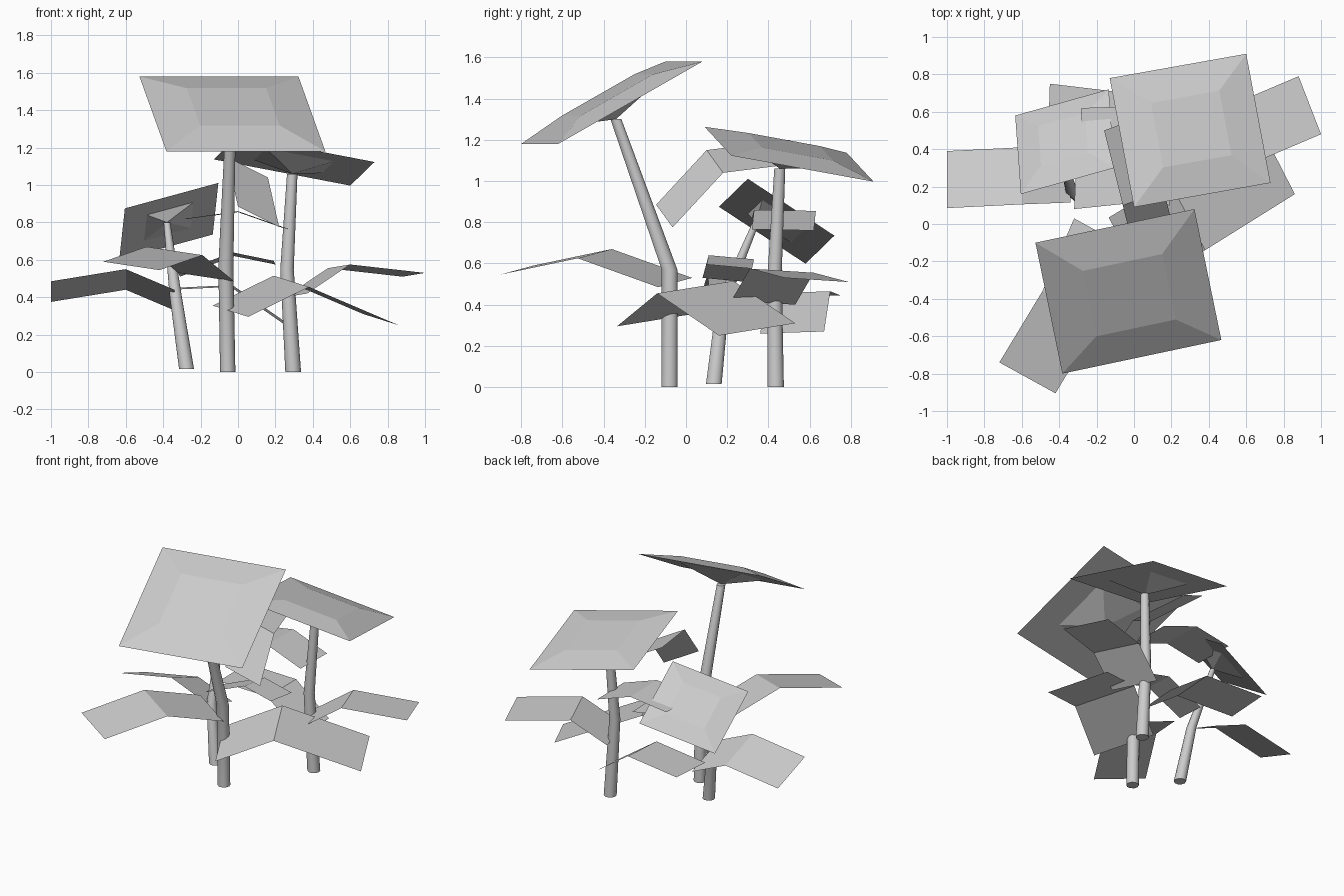
import bpy
import math
from mathutils import Vector

default_cube = bpy.data.objects.get("Cube")
if default_cube:
    bpy.data.objects.remove(default_cube, do_unlink=True)

# One plain grey for the whole plant
grey = bpy.data.materials.new("plain grey")
grey.use_nodes = True
colour = (0.6, 0.6, 0.6, 1)
grey.diffuse_color = colour
grey.node_tree.nodes["Principled BSDF"].inputs["Base Color"].default_value = colour


def make_object(name, vertices, faces, smooth=False):
    """Create a mesh object from generated vertices and faces."""
    mesh = bpy.data.meshes.new(name)
    mesh.from_pydata(vertices, [], faces)
    mesh.materials.append(grey)
    for polygon in mesh.polygons:
        polygon.use_smooth = smooth and len(polygon.vertices) == 4
    mesh.update()
    plant_part = bpy.data.objects.new(name, mesh)
    bpy.context.collection.objects.link(plant_part)
    return plant_part


def stem(name, path, radii, sides=10):
    """Sweep a tapering ring along a bent path and cap both ends."""
    vertices, faces = [], []
    for (x, y, z), radius in zip(path, radii):
        for side in range(sides):
            angle = math.tau * side / sides
            vertices.append((x + radius * math.cos(angle),
                             y + radius * math.sin(angle), z))
    for ring in range(len(path) - 1):
        start = ring * sides
        for side in range(sides):
            following = (side + 1) % sides
            faces.append((start + side, start + following,
                          start + sides + following, start + sides + side))
    faces.append(tuple(reversed(range(sides))))
    faces.append(tuple(range(len(vertices) - sides, len(vertices))))
    make_object(name, vertices, faces, smooth=True)


def leaf(name, edge, across):
    """Folded strip: one long edge plus the vector to the opposite edge."""
    across = Vector(across)
    vertices = []
    for point in edge:
        vertices += [Vector(point), Vector(point) + across]
    faces = [(i, i + 1, i + 3, i + 2) for i in range(0, len(vertices) - 2, 2)]
    make_object(name, vertices, faces)


def flower_head(name, centre, half_width, half_depth, stem_top):
    """Square head with a raised middle and a pointed cup underneath."""
    centre, u, v = Vector(centre), Vector(half_width), Vector(half_depth)
    raised = u.cross(v).normalized() * u.length * 0.1
    corners = [-u - v, u - v, u + v, -u + v]
    vertices = [centre + corner for corner in corners]
    vertices += [centre + corner / 2 + raised for corner in corners]
    vertices += [centre + corner / 2 for corner in corners]
    vertices.append(Vector(stem_top))
    outer, top, under = range(0, 4), range(4, 8), range(8, 12)
    faces = [tuple(top)]
    for i in range(4):
        j = (i + 1) % 4
        faces.append((outer[i], outer[j], top[j], top[i]))
        faces.append((outer[j], outer[i], under[i], under[j]))
        faces.append((under[j], under[i], len(vertices) - 1))
    make_object(name, vertices, faces)


# Three bent stems
tall_top = (-0.04, -0.34, 1.3)
middle_top = (0.29, 0.455, 1.06)
short_top = (-0.38, 0.34, 0.8)
stem("tall_stem", [(-0.055, -0.08, 0), (-0.065, -0.08, 0.57), tall_top],
     (0.041, 0.04, 0.028))
stem("middle_stem", [(0.295, 0.435, 0), (0.262, 0.43, 0.55), middle_top],
     (0.042, 0.036, 0.028))
stem("short_stem", [(-0.275, 0.135, 0.015), (-0.335, 0.18, 0.42), short_top],
     (0.04, 0.032, 0.018))

# Square heads
flower_head("tall_head", (-0.03, -0.36, 1.38), (0.425, 0.09, 0),
            (-0.072, 0.35, 0.2), tall_top)
flower_head("middle_head", (0.3, 0.5, 1.13), (0.365, 0.065, -0.07),
            (-0.065, 0.345, -0.063), middle_top)
flower_head("short_head", (-0.37, 0.44, 0.805), (0.25, 0.07, 0.068),
            (-0.015, 0.21, -0.138), short_top)

# Leaves around the tall stem
leaf("front_leaf", [(-0.72, -0.74, 0.59), (-0.49, -0.36, 0.67), (-0.32, 0.03, 0.53)],
     (0.3, -0.165, -0.045))
leaf("large_low_leaf", [(0.055, -0.335, 0.295), (0.38, -0.14, 0.455), (0.86, 0.16, 0.25)],
     (-0.19, 0.37, 0.06))

# Leaves around the middle stem
leaf("upper_leaf", [(0, -0.145, 0.885), (-0.06, 0.1, 1.15), (-0.16, 0.5, 1.2)],
     (0.22, 0.08, -0.11))
leaf("left_leaf", [(1, 0.48, 0.53), (0.6, 0.31, 0.575), (0.37, 0.22, 0.42)],
     (-0.12, 0.31, -0.02))
leaf("inner_leaf", [(0.27, 0.32, 0.765), (0, 0.33, 0.86), (-0.28, 0.32, 0.82)],
     (0, 0.3, -0.005))
leaf("back_leaf", [(0.24, 0.36, 0.26), (-0.04, 0.39, 0.455), (-0.46, 0.44, 0.435)],
     (0.01, 0.31, 0.01))

# Leaves around the short stem
leaf("right_leaf", [(-1, 0.085, 0.485), (-0.6, 0.105, 0.55), (-0.34, 0.115, 0.44)],
     (0, 0.305, -0.11))
leaf("small_leaf", [(-0.32, 0.08, 0.53), (-0.03, 0.11, 0.64), (0.19, 0.1, 0.595)],
     (0.01, 0.22, -0.02))
